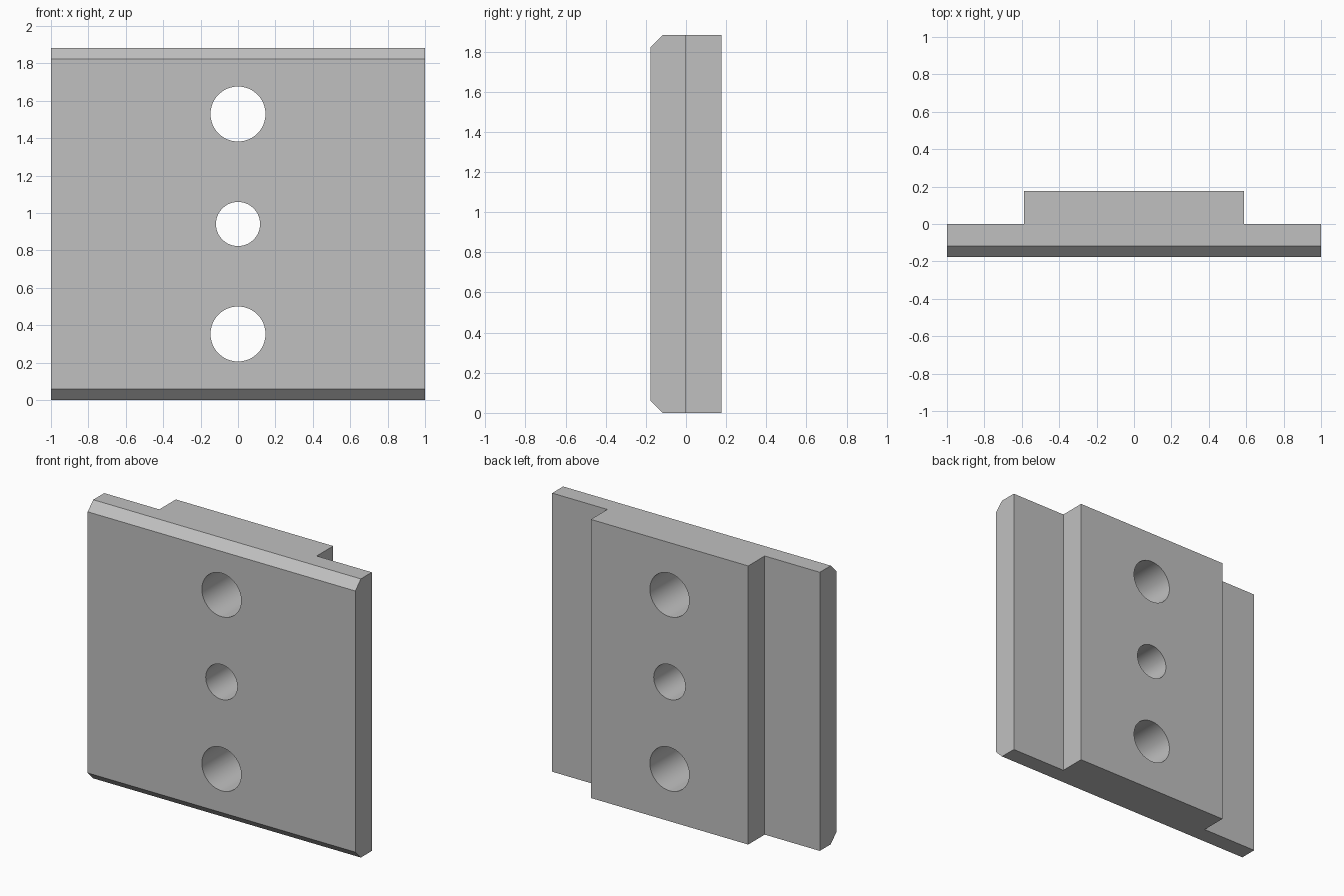
import bpy
import bmesh
from math import radians
from mathutils import Matrix, Vector

cube = bpy.data.objects.get("Cube")
if cube:
    bpy.data.objects.remove(cube, do_unlink=True)

HEIGHT = 1.882
HALF_DEPTH = 0.176
CHAMFER = 0.059

grey = bpy.data.materials.new("plain grey")
grey.use_nodes = True
colour = (0.53, 0.53, 0.53, 1)
grey.diffuse_color = colour
grey.node_tree.nodes["Principled BSDF"].inputs["Base Color"].default_value = colour


def make_object(name, bm):
    bmesh.ops.recalc_face_normals(bm, faces=bm.faces)
    mesh = bpy.data.meshes.new(name)
    bm.to_mesh(mesh)
    bm.free()
    mesh.materials.append(grey)
    obj = bpy.data.objects.new(name, mesh)
    bpy.context.collection.objects.link(obj)
    return obj


# Plate with a raised back tongue: half a T section, mirrored and extruded up
half = [(1, -HALF_DEPTH), (1, 0), (0.588, 0), (0.588, HALF_DEPTH)]
section = half + [(-x, y) for x, y in reversed(half)]
bm = bmesh.new()
base = bm.faces.new([bm.verts.new((x, y, 0)) for x, y in section])
walls = bmesh.ops.extrude_face_region(bm, geom=[base])
top = [v for v in walls["geom"] if isinstance(v, bmesh.types.BMVert)]
bmesh.ops.translate(bm, verts=top, vec=Vector((0, 0, HEIGHT)))
bmesh.ops.recalc_face_normals(bm, faces=bm.faces)

# Chamfer the long front edges at top and bottom
front_edges = [e for e in bm.edges
               if all(v.co.y < -0.1 for v in e.verts)
               and abs(e.verts[0].co.x - e.verts[1].co.x) > 1]
bmesh.ops.bevel(bm, geom=front_edges, offset=CHAMFER, offset_type='OFFSET',
                segments=1, affect='EDGES')
plate = make_object("mounting_plate", bm)

# Three through holes along the centre line
bm = bmesh.new()
middle = HEIGHT / 2
for z, radius in ((middle - 0.588, 0.147), (middle, 0.118), (middle + 0.588, 0.147)):
    matrix = Matrix.Translation((0, 0, z)) @ Matrix.Rotation(radians(90), 4, 'X')
    bmesh.ops.create_cone(bm, cap_ends=True, segments=64, radius1=radius,
                          radius2=radius, depth=1, matrix=matrix)
cutter = make_object("hole_cutter", bm)
cutter.hide_render = True

holes = plate.modifiers.new("holes", 'BOOLEAN')
holes.operation = 'DIFFERENCE'
holes.solver = 'EXACT'
holes.object = cutter
bpy.ops.object.select_all(action='DESELECT')
plate.select_set(True)
bpy.context.view_layer.objects.active = plate
bpy.ops.object.modifier_apply(modifier=holes.name)
bpy.data.objects.remove(cutter, do_unlink=True)

# Smooth hole walls, sharp block edges
bpy.ops.object.shade_smooth_by_angle(angle=radians(30))
